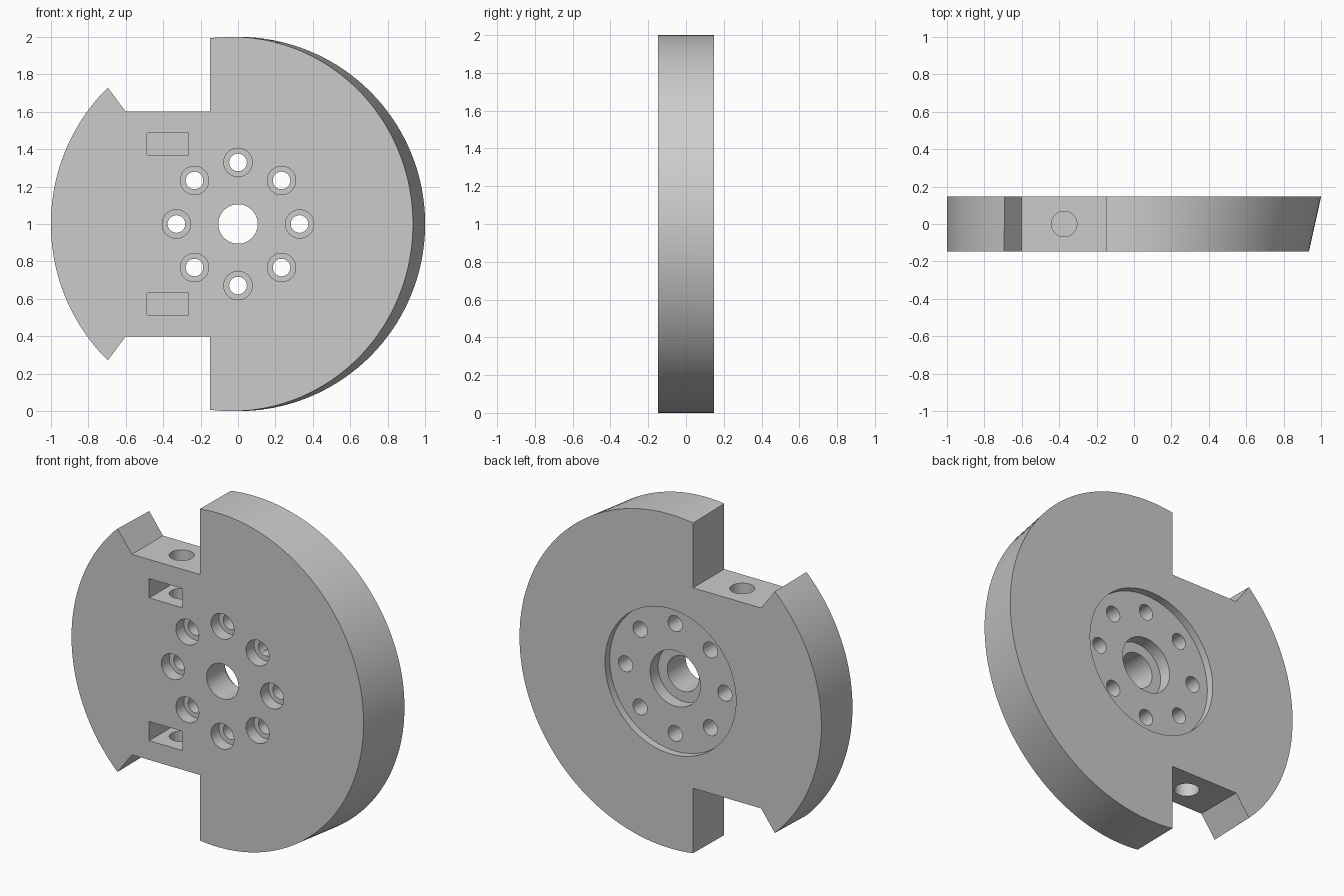
import bpy, bmesh, math
from mathutils import Matrix, Vector

cube = bpy.data.objects.get("Cube")
if cube:
    bpy.data.objects.remove(cube, do_unlink=True)

HALF = 0.147          # half thickness
MID = 1.0             # height of the axis
SEGMENTS = 160

grey = bpy.data.materials.new("plain grey")
grey.use_nodes = True
colour = (0.6, 0.6, 0.6, 1)
grey.diffuse_color = colour
grey.node_tree.nodes["Principled BSDF"].inputs["Base Color"].default_value = colour


def finish(name, bm):
    bmesh.ops.recalc_face_normals(bm, faces=bm.faces)
    mesh = bpy.data.meshes.new(name)
    bm.to_mesh(mesh)
    bm.free()
    mesh.materials.append(grey)
    obj = bpy.data.objects.new(name, mesh)
    bpy.context.collection.objects.link(obj)
    return obj


def loft(name, front, back, y0, y1):
    """Solid between two matching x/z outlines."""
    bm = bmesh.new()
    a = [bm.verts.new((x, y0, z)) for x, z in front]
    b = [bm.verts.new((x, y1, z)) for x, z in back]
    bm.faces.new(a)
    bm.faces.new(b[::-1])
    for i in range(len(a)):
        j = (i + 1) % len(a)
        bm.faces.new((a[i], a[j], b[j], b[i]))
    return finish(name, bm)


def oval(centre, rx):
    steps = [2 * math.pi * i / SEGMENTS for i in range(SEGMENTS)]
    return [(centre + rx * math.cos(t), MID + math.sin(t)) for t in steps]


def rod(name, start, end, radius, segments=48):
    """Cylinder between two points."""
    start, end = Vector(start), Vector(end)
    axis = end - start
    turn = axis.to_track_quat('Z', 'Y').to_matrix().to_4x4()
    bm = bmesh.new()
    bmesh.ops.create_cone(bm, cap_ends=True, segments=segments, radius1=radius,
                          radius2=radius, depth=axis.length,
                          matrix=Matrix.Translation((start + end) / 2) @ turn)
    return finish(name, bm)


def cut(target, cutter):
    mod = target.modifiers.new(cutter.name, 'BOOLEAN')
    mod.operation = 'DIFFERENCE'
    mod.solver = 'EXACT'
    mod.object = cutter
    cutter.hide_render = True
    bpy.context.view_layer.objects.active = target
    bpy.ops.object.modifier_apply(modifier=mod.name)
    bpy.data.objects.remove(cutter, do_unlink=True)


# Disc whose rim slopes inward towards the front on one side
disc = loft("disc", oval(-0.0325, 0.9675), oval(0, 1), -HALF, HALF)

# Stepped bore from the back, and centre hole
cut(disc, rod("back_recess", (0, HALF - 0.045, MID), (0, 0.3, MID), 0.434, 96))
cut(disc, rod("back_bore", (0, HALF - 0.12, MID), (0, 0.3, MID), 0.166, 64))
cut(disc, rod("centre_hole", (0, -0.3, MID), (0, 0.3, MID), 0.105, 64))

# Ring of counterbored bolt holes
for i in range(8):
    t = math.pi * i / 4
    x, z = 0.329 * math.cos(t), MID + 0.329 * math.sin(t)
    cut(disc, rod("bolt_hole", (x, -0.3, z), (x, 0.3, z), 0.047))
    cut(disc, rod("counterbore", (x, -0.3, z), (x, 0.075 - HALF, z), 0.076))

# Mirrored rim notches, nut pockets and clamp screw holes
for s in (1, -1):
    notch = [(-0.15, 0.6), (-0.6, 0.6), (-0.9, 1.005), (-0.9, 1.2), (-0.15, 1.2)]
    notch = [(x, MID + s * z) for x, z in notch]
    cut(disc, loft("notch", notch, notch, -0.3, 0.3))
    pocket = [(-0.485, 0.37), (-0.265, 0.37), (-0.265, 0.485), (-0.485, 0.485)]
    pocket = [(x, MID + s * z) for x, z in pocket]
    cut(disc, loft("nut_pocket", pocket, pocket, -0.3, 0.1))
    cut(disc, rod("screw_hole", (-0.373, 0, MID + s * 0.25),
                  (-0.373, 0, MID + s * 0.8), 0.068))

# Smooth curved walls, crisp edges
bpy.ops.object.select_all(action='DESELECT')
disc.select_set(True)
bpy.context.view_layer.objects.active = disc
bpy.ops.object.shade_smooth_by_angle(angle=math.radians(25))
